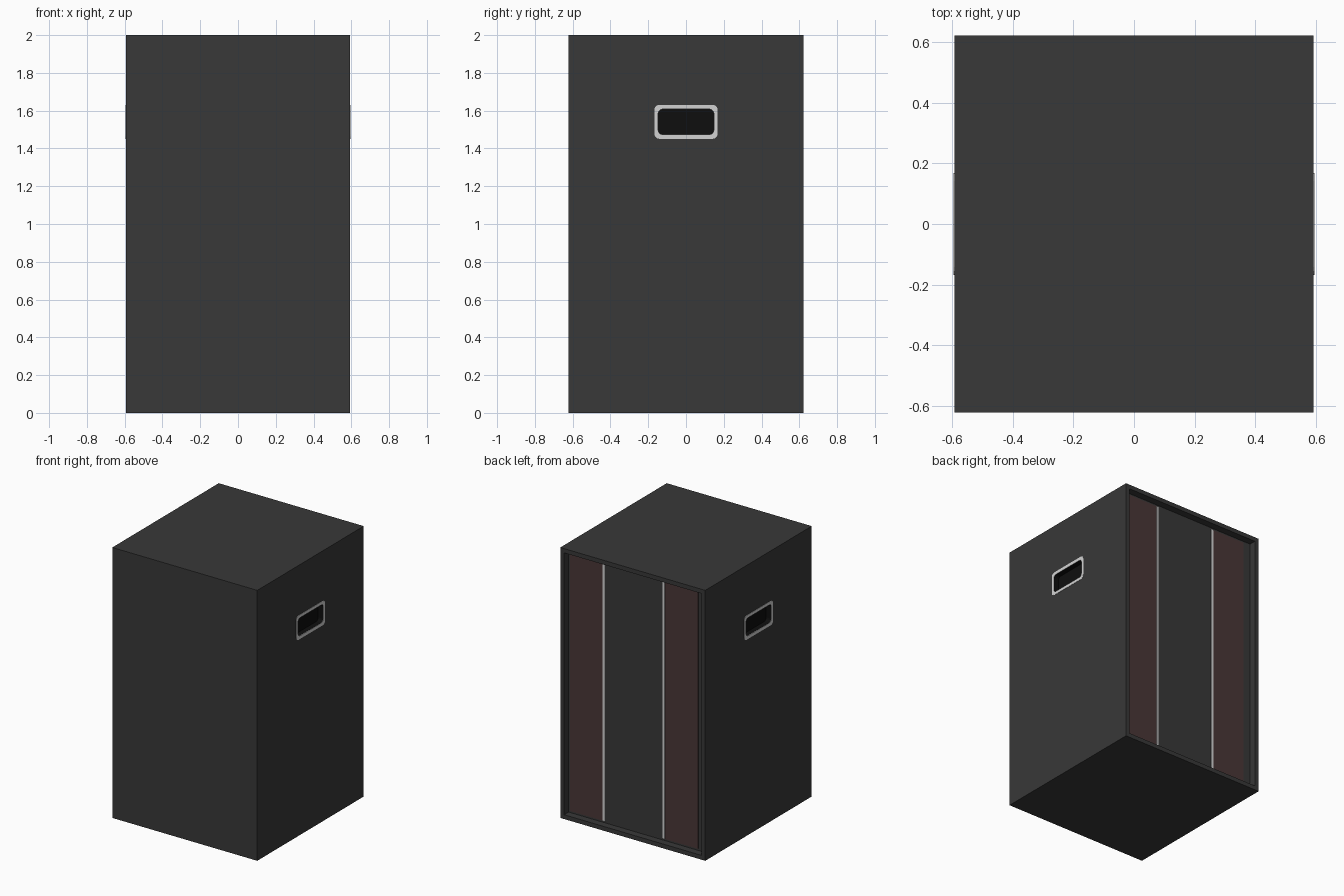
import bpy, bmesh, math

if "Cube" in bpy.data.objects:
    bpy.data.objects.remove(bpy.data.objects["Cube"])

W, D, H = 0.593, 0.622, 2.0      # half width, half depth, height
RIM, RECESS = 0.045, 0.052


def material(name, rgb):
    m = bpy.data.materials.new(name)
    m.diffuse_color = (*rgb, 1)
    m.use_nodes = True
    m.node_tree.nodes["Principled BSDF"].inputs["Base Color"].default_value = m.diffuse_color
    return m


charcoal = material("charcoal", (0.04, 0.04, 0.04))
brown = material("dark_red_brown", (0.068, 0.037, 0.037))
silver = material("pale_silver", (0.65, 0.65, 0.65))
black = material("black", (0.0045, 0.0045, 0.0045))


def finish(name, bm, *mats):
    bmesh.ops.recalc_face_normals(bm, faces=bm.faces)
    me = bpy.data.meshes.new(name)
    bm.to_mesh(me)
    bm.free()
    for m in mats:
        me.materials.append(m)
    ob = bpy.data.objects.new(name, me)
    bpy.context.collection.objects.link(ob)
    return ob


def box_bm(x0, x1, y0, y1, z0, z1):
    bm = bmesh.new()
    bmesh.ops.create_cube(bm, size=1)
    for v in bm.verts:
        v.co = ((x0 + x1) / 2 + v.co.x * (x1 - x0),
                (y0 + y1) / 2 + v.co.y * (y1 - y0),
                (z0 + z1) / 2 + v.co.z * (z1 - z0))
    return bm


def rounded(hy, hz, r, n=3):
    """Rounded rectangle outline in y and z around the grip centre."""
    pts = []
    for k, (sy, sz) in enumerate([(1, 1), (-1, 1), (-1, -1), (1, -1)]):
        for i in range(n + 1):
            a = math.pi / 2 * (k + i / n)
            pts.append((sy * (hy - r) + r * math.cos(a),
                        1.541 + sz * (hz - r) + r * math.sin(a)))
    return pts


outer = rounded(0.168, 0.09, 0.026)
inner = rounded(0.147, 0.067, 0.022)

# cabinet with a rimmed recess in the back
bm = box_bm(-W, W, -D, D, 0, H)
bm.faces.ensure_lookup_table()
back = max(bm.faces, key=lambda f: f.calc_center_median().y)
bmesh.ops.inset_region(bm, faces=[back], thickness=RIM)
ext = bmesh.ops.extrude_discrete_faces(bm, faces=[back])
bmesh.ops.translate(bm, vec=(0, -RECESS, 0), verts=ext["faces"][0].verts[:])
cabinet = finish("cabinet", bm, charcoal, black)

# grip pockets and their pale surrounds on both sides
for side, s in (("right", 1), ("left", -1)):
    bm = bmesh.new()
    face = bm.faces.new([bm.verts.new((s * (W - 0.04), y, z)) for y, z in inner])
    ext = bmesh.ops.extrude_face_region(bm, geom=[face])
    bmesh.ops.translate(bm, vec=(s * 0.08, 0, 0),
                        verts=[g for g in ext["geom"] if isinstance(g, bmesh.types.BMVert)])
    for f in bm.faces:
        f.material_index = 1
    cutter = finish(side + "_grip_cutter", bm, charcoal, black)
    cutter.hide_render = True
    mod = cabinet.modifiers.new(side + "_grip", "BOOLEAN")
    mod.operation, mod.solver, mod.object = "DIFFERENCE", "EXACT", cutter
    bpy.context.view_layer.objects.active = cabinet
    bpy.ops.object.modifier_apply(modifier=mod.name)
    bpy.data.objects.remove(cutter)

    bm = bmesh.new()
    loops = [[bm.verts.new((s * x, y, z)) for y, z in o]
             for o, x in ((outer, W - 0.002), (outer, W + 0.002),
                          (inner, W + 0.002), (inner, W - 0.002))]
    n = len(outer)
    for k in range(4):
        a, b = loops[k], loops[(k + 1) % 4]
        for i in range(n):
            j = (i + 1) % n
            bm.faces.new((a[i], a[j], b[j], b[i]))
    finish(side + "_grip_surround", bm, silver)

# brown panels and silver dividers lying in the back recess
floor = D - RECESS
for name, x0, x1, t, mat in (
        ("brown_panel_a", 0.27, W - RIM, 0.004, brown),
        ("brown_panel_b", -0.50, -0.22, 0.004, brown),
        ("divider_a", 0.26, 0.279, 0.008, silver),
        ("divider_b", -0.229, -0.209, 0.008, silver)):
    finish(name, box_bm(x0, x1, floor - 0.001, floor + t, RIM, H - RIM), mat)
